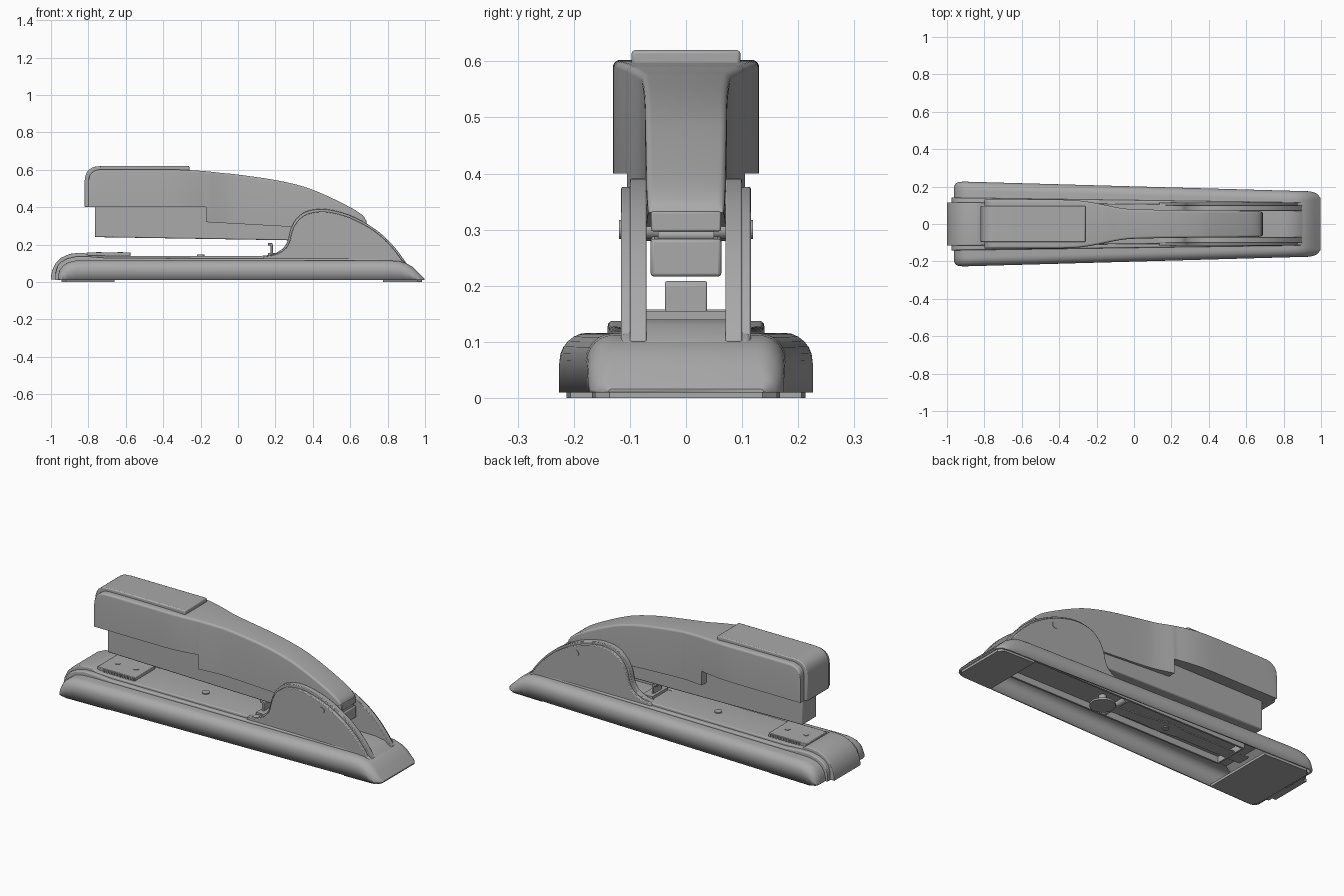
import bpy, bmesh, math

grey = bpy.data.materials.new("grey_metal")
grey.diffuse_color = (0.40, 0.40, 0.40, 1)


def finish(name, bm, bevel=0.0, solid=0.0):
    bmesh.ops.recalc_face_normals(bm, faces=bm.faces)
    me = bpy.data.meshes.new(name)
    bm.to_mesh(me)
    bm.free()
    me.materials.append(grey)
    ob = bpy.data.objects.new(name, me)
    bpy.context.collection.objects.link(ob)
    bpy.ops.object.select_all(action='DESELECT')
    bpy.context.view_layer.objects.active = ob
    ob.select_set(True)
    bpy.ops.object.shade_smooth_by_angle(angle=math.radians(35))
    if solid:
        m = ob.modifiers.new("wall", 'SOLIDIFY')
        m.thickness, m.offset = solid, -1
    if bevel:
        m = ob.modifiers.new("soft_edge", 'BEVEL')
        m.width, m.segments, m.limit_method = bevel, 2, 'ANGLE'
        m.angle_limit = math.radians(40)
    return ob


def smooth(pts, n=4):
    """Catmull-Rom curve through points of any dimension."""
    out = []
    for i in range(len(pts) - 1):
        p0, p1, p2, p3 = (pts[max(0, min(len(pts) - 1, i + k))] for k in (-1, 0, 1, 2))
        for s in range(n):
            t = s / n
            out.append(tuple(0.5 * (2 * b + (c - a) * t + (2*a - 5*b + 4*c - d) * t*t
                                    + (3*b - a - 3*c + d) * t**3)
                             for a, b, c, d in zip(p0, p1, p2, p3)))
    return out + [pts[-1]]


def loft(name, stations, r, closed=True, bevel=0.0, solid=0.0):
    """Stations along x: (x, half width, bottom z, top z), rounded top corners."""
    bm = bmesh.new()
    rings = []
    for x, w, z0, z1 in stations:
        rr = min(r, (z1 - z0) * 0.9, w * 0.9)
        arc = [math.radians(15 * k) for k in range(7)]
        half = [(w, z0)] + [(w - rr + rr * math.cos(a), z1 - rr + rr * math.sin(a)) for a in arc]
        pts = half + [(-y, z) for y, z in reversed(half)]
        rings.append([bm.verts.new((x, y, z)) for y, z in pts])
    n = len(rings[0])
    for a, b in zip(rings, rings[1:]):
        for i in range(n if closed else n - 1):
            j = (i + 1) % n
            bm.faces.new((a[i], a[j], b[j], b[i]))
    bm.faces.new(rings[0])
    bm.faces.new(rings[-1])
    return finish(name, bm, bevel, solid)


def extrude(name, pts, y0, y1, bevel=0.0):
    """Side profile in x, z pushed from y0 to y1."""
    bm = bmesh.new()
    a = [bm.verts.new((x, y0, z)) for x, z in pts]
    b = [bm.verts.new((x, y1, z)) for x, z in pts]
    bm.faces.new(a)
    bm.faces.new(b[::-1])
    for i in range(len(pts)):
        j = (i + 1) % len(pts)
        bm.faces.new((a[i], a[j], b[j], b[i]))
    return finish(name, bm, bevel)


def box(name, x0, x1, y0, y1, z0, z1, bevel=0.0):
    return extrude(name, [(x0, z0), (x1, z0), (x1, z1), (x0, z1)], y0, y1, bevel)


def cylinder(name, loc, r, depth, axis='z'):
    bm = bmesh.new()
    bmesh.ops.create_cone(bm, cap_ends=True, segments=24, radius1=r, radius2=r, depth=depth)
    for v in bm.verts:
        x, y, z = v.co
        c = (x, z, y) if axis == 'y' else (x, y, z)
        v.co = [p + q for p, q in zip(c, loc)]
    return finish(name, bm)


def base_w(x):
    return 0.228 - 0.028 * (x + 0.96)


# hollow tapered base: (x, top z, inset of the rounded plan corner)
ends = [(-0.962, 0.035, 0.03), (-0.955, 0.06, 0.012), (-0.938, 0.085, 0.003), (-0.91, 0.104, 0),
        (-0.87, 0.114, 0), (-0.8, 0.116, 0), (0.0, 0.115, 0), (0.8, 0.115, 0), (0.86, 0.112, 0),
        (0.9, 0.1, 0), (0.935, 0.08, 0), (0.96, 0.055, 0.004), (0.982, 0.033, 0.014), (0.998, 0.016, 0.035)]
loft("base_shell", [(x, base_w(x) - d, 0.01, z) for x, z, d in ends], 0.048, closed=False, solid=0.01)

# rubber pads under both ends
for name, x0, x1, d in (("front_pad", -0.945, -0.66, 0.014), ("rear_pad", 0.775, 0.985, 0.012)):
    c = 0.025
    xs = [(x0, c), (x0 + c, 0), (x1, 0)] if x0 < 0 else [(x0, 0), (x1 - c, 0), (x1, c)]
    loft(name, [(x, base_w(x) - d - e, 0.0, 0.014) for x, e in xs], 0.001)

# stepped rail along the top of the base
rail = [(-0.975, 0.01, 0.05), (-0.965, 0.01, 0.085), (-0.945, 0.01, 0.108), (-0.91, 0.01, 0.126),
        (-0.86, 0.01, 0.137), (-0.81, 0.01, 0.137), (-0.7, 0.1, 0.128), (0.1, 0.1, 0.126),
        (0.8, 0.1, 0.126), (0.87, 0.095, 0.12), (0.9, 0.09, 0.1)]
loft("rail", [(x, 0.141 - 0.014 * (x + 0.975), a, b) for x, a, b in rail], 0.008)

# raised centre deck, wrapped down over the front end
deck = [(-1.0, 0.012, 0.03), (-0.993, 0.012, 0.065), (-0.975, 0.012, 0.1), (-0.945, 0.012, 0.13),
        (-0.9, 0.012, 0.15), (-0.85, 0.012, 0.156), (-0.82, 0.012, 0.155), (-0.8, 0.012, 0.142),
        (-0.7, 0.1, 0.14), (0.8, 0.1, 0.14), (0.86, 0.095, 0.13), (0.9, 0.09, 0.1)]
loft("deck", [(x, 0.116 - 0.009 * (x + 1), a, b) for x, a, b in deck], 0.006)

# anvil plate with ridged sides and two dimples
box("anvil_plate", -0.81, -0.575, -0.09, 0.09, 0.138, 0.158, 0.003)
for side in (-1, 1):
    for i in range(10):
        x = -0.77 + i * 0.02
        box("anvil_ridge", x, x + 0.01, side * 0.09 - 0.006, side * 0.09 + 0.006, 0.138, 0.155)
for x in (-0.745, -0.63):
    cylinder("anvil_dimple", (x, 0, 0.158), 0.014, 0.006)
cylinder("deck_rivet", (-0.2, 0, 0.141), 0.02, 0.01)

# layered side ears with pivot pin
ear = [(0.12, 0.1), (0.12, 0.138)] + smooth(
    [(0.13, 0.14), (0.19, 0.15), (0.24, 0.18), (0.265, 0.22), (0.28, 0.28), (0.31, 0.335),
     (0.36, 0.375), (0.43, 0.39), (0.5, 0.385), (0.6, 0.356), (0.7, 0.305), (0.78, 0.245),
     (0.85, 0.17), (0.9, 0.1)])
outer = [(0.55 + (x - 0.55) * 0.965, 0.1 + (z - 0.1) * 0.95) for x, z in ear]
for s in (-1, 1):
    extrude("inner_ear", ear, *sorted((s * 0.07, s * 0.1)), bevel=0.003)
    extrude("outer_ear", outer, *sorted((s * 0.098, s * 0.116)), bevel=0.004)
cylinder("pivot_pin", (0.6, 0, 0.3), 0.017, 0.238, 'y')


# top handle: (x, half width, top z)
def under(x):
    if x < -0.17:
        return 0.4
    if x < 0.55:
        return 0.32 - 0.055 * (x + 0.17)
    return 0.28 + (x - 0.55) * 0.38


curve = smooth([(-0.8, 0.13, 0.54), (-0.795, 0.13, 0.565), (-0.78, 0.13, 0.585), (-0.75, 0.13, 0.599),
                (-0.7, 0.13, 0.602), (-0.5, 0.13, 0.602), (-0.35, 0.129, 0.601), (-0.26, 0.121, 0.598),
                (-0.17, 0.105, 0.592), (-0.08, 0.087, 0.582), (0.0, 0.079, 0.574), (0.2, 0.0745, 0.545),
                (0.35, 0.073, 0.51), (0.45, 0.072, 0.472), (0.55, 0.071, 0.425), (0.63, 0.07, 0.382),
                (0.67, 0.068, 0.352), (0.682, 0.066, 0.332)])
body = []
for x, w, z in curve:
    if abs(x + 0.17) < 1e-6:
        body.append((x - 0.001, w, 0.4, z))
    body.append((x, w, under(x), z))
loft("handle", body, 0.012)

# wrapped cap over the handle nose
extrude("nose_cap", [(-0.82, 0.4)] + smooth([(-0.82, 0.54), (-0.815, 0.57), (-0.8, 0.597),
        (-0.77, 0.615), (-0.73, 0.62)], 3) + [(-0.26, 0.62), (-0.26, 0.59), (-0.73, 0.59),
        (-0.775, 0.575), (-0.795, 0.54), (-0.795, 0.4)], -0.097, 0.097, 0.006)

# staple magazine and its rear flap
extrude("magazine", [(-0.765, 0.24), (0.69, 0.216), (0.69, 0.283), (0.4, 0.3), (0.1, 0.42),
                     (-0.765, 0.42)], -0.063, 0.063, 0.006)
box("rear_flap", 0.64, 0.686, -0.062, 0.062, 0.297, 0.332, 0.003)
cylinder("rear_hinge", (0.675, 0, 0.29), 0.01, 0.1, 'y')

# hooked stop bracket on the deck
extrude("stop_bracket", [(0.175, 0.138), (0.187, 0.138), (0.187, 0.2), (0.18, 0.208), (0.16, 0.208),
                         (0.16, 0.196), (0.175, 0.196)], -0.037, 0.037, 0.002)
box("bracket_foot", 0.16, 0.22, -0.07, 0.07, 0.138, 0.155)

# underside channel, leaf spring and release button
for s in (-1, 1):
    box("channel_wall", -0.62, 0.75, *sorted((s * 0.09, s * 0.1)), 0.065, 0.104)
for x in (-0.62, 0.74):
    box("channel_end", x, x + 0.01, -0.1, 0.1, 0.065, 0.104)
loft("leaf_spring", [(-0.7, 0.035, 0.07, 0.077), (-0.3, 0.035, 0.07, 0.077),
                     (-0.2, 0.05, 0.07, 0.077), (-0.05, 0.03, 0.06, 0.067),
                     (0.2, 0.03, 0.05, 0.057)], 0.001)
cylinder("leaf_rivet", (-0.2, 0, 0.085), 0.018, 0.04)
cylinder("release_button", (0.2, 0, 0.05), 0.065, 0.01)
cylinder("button_post", (0.2, 0, 0.08), 0.02, 0.06)
cylinder("cross_rod", (0.12, 0, 0.075), 0.016, 0.17, 'y')
